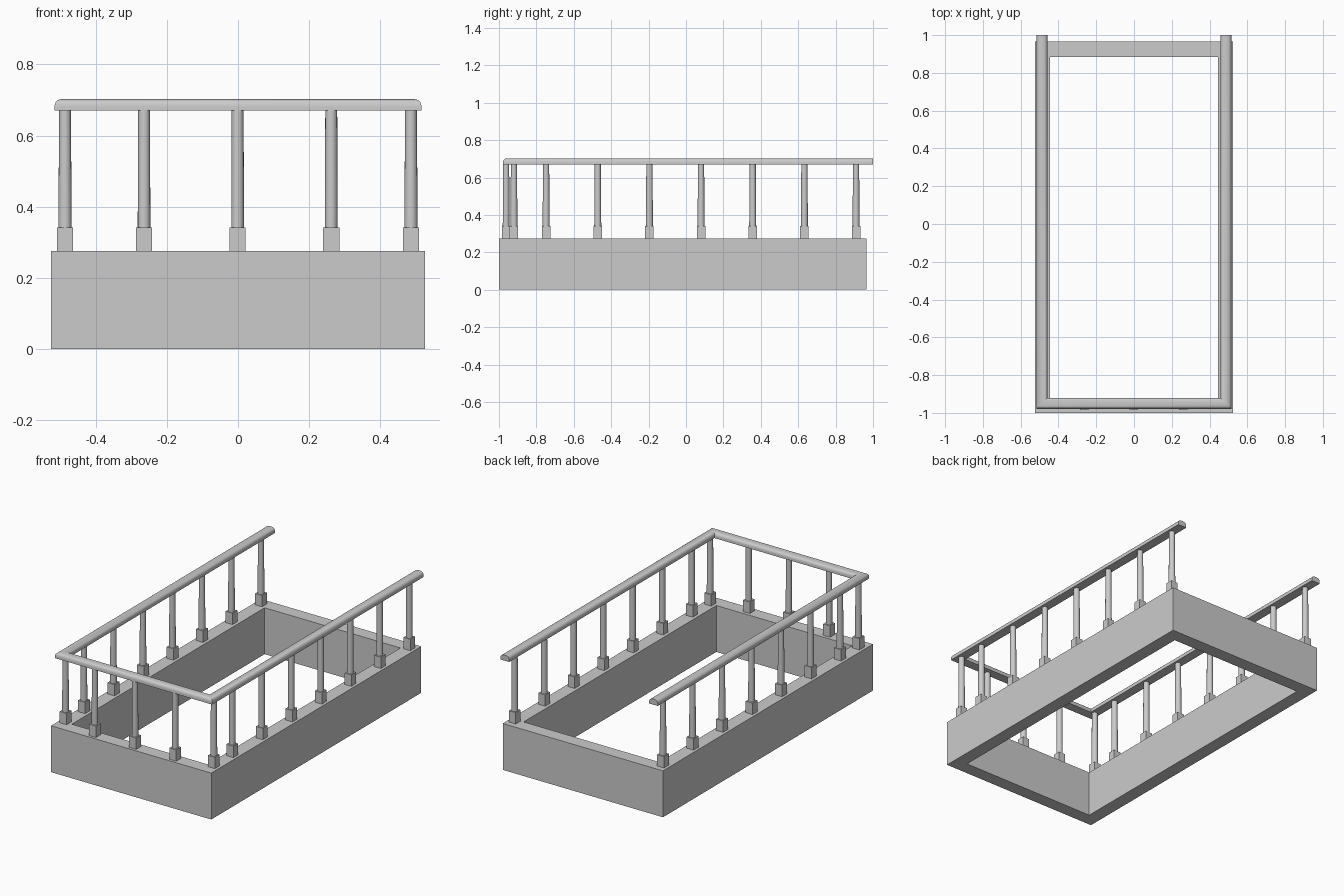
import bpy, bmesh, math

cube = bpy.data.objects.get("Cube")
if cube:
    bpy.data.objects.remove(cube, do_unlink=True)

GREY = (0.6, 0.6, 0.6, 1)
mat = bpy.data.materials.new("stone grey")
mat.use_nodes = True
mat.diffuse_color = GREY
mat.node_tree.nodes["Principled BSDF"].inputs["Base Color"].default_value = GREY

BASE_TOP, BLOCK_TOP, RAIL_BOTTOM, RAIL_TOP = 0.275, 0.342, 0.67, 0.703
RAIL_X, BLOCK = 0.487, 0.045


def finish(name, bm, smooth=False):
    bmesh.ops.recalc_face_normals(bm, faces=bm.faces)
    mesh = bpy.data.meshes.new(name)
    bm.to_mesh(mesh)
    bm.free()
    mesh.materials.append(mat)
    obj = bpy.data.objects.new(name, mesh)
    bpy.context.collection.objects.link(obj)
    if smooth:
        bpy.ops.object.select_all(action='DESELECT')
        obj.select_set(True)
        bpy.context.view_layer.objects.active = obj
        bpy.ops.object.shade_smooth_by_angle(angle=math.radians(40))
    return obj


def bridge(bm, rings, closed):
    """Skin neighbouring rings of vertices with quads."""
    pairs = list(zip(rings, rings[1:] + rings[:1])) if closed else list(zip(rings, rings[1:]))
    for a, b in pairs:
        for i in range(len(a)):
            j = (i + 1) % len(a)
            bm.faces.new((a[i], a[j], b[j], b[i]))


# Hollow rectangular base wall
bm = bmesh.new()
rings = []
for hx, y0, y1, z in ((0.525, -1, 0.965, 0), (0.525, -1, 0.965, BASE_TOP),
                      (0.445, -0.92, 0.885, BASE_TOP), (0.445, -0.92, 0.885, 0)):
    rings.append([bm.verts.new((x, y, z)) for x, y in
                  ((-hx, y0), (hx, y0), (hx, y1), (-hx, y1))])
bridge(bm, rings, True)
finish("base_wall", bm)

# Handrail: domed profile swept along a mitred U, open at the back
half, lip = 0.0285, 0.01
profile = [(half, 0), (half, lip)]
for i in range(1, 12):
    a = math.pi * i / 12
    c, s = math.cos(a), math.sin(a)
    profile.append((math.copysign(abs(c) ** 0.8, c) * half,
                    lip + (RAIL_TOP - RAIL_BOTTOM - lip) * s ** 0.8))
profile += [(-half, lip), (-half, 0)]
bm = bmesh.new()
rings = []
for px, py, ox, oy in ((-RAIL_X, 1, -1, 0), (-RAIL_X, -0.95, -1, -1),
                       (RAIL_X, -0.95, 1, -1), (RAIL_X, 1, 1, 0)):
    rings.append([bm.verts.new((px + ox * u, py + oy * u, RAIL_BOTTOM + v))
                  for u, v in profile])
bridge(bm, rings, False)
bm.faces.new(rings[0])
bm.faces.new(rings[-1])
finish("handrail", bm, True)


# Balusters: square footing block with a slim round post
def baluster(name, x, y, r_low, r_high):
    bm = bmesh.new()
    h = BLOCK_TOP - BASE_TOP
    made = bmesh.ops.create_cube(bm, size=1)["verts"]
    bmesh.ops.scale(bm, vec=(BLOCK, BLOCK, h), verts=made)
    bmesh.ops.translate(bm, vec=(x, y, BASE_TOP + h / 2), verts=made)
    finish(name + "_block", bm)
    bm = bmesh.new()
    h = RAIL_BOTTOM - BLOCK_TOP
    made = bmesh.ops.create_cone(bm, cap_ends=True, segments=16, radius1=r_low,
                                 radius2=r_high, depth=h)["verts"]
    bmesh.ops.translate(bm, vec=(x, y, BLOCK_TOP + h / 2), verts=made)
    finish(name + "_post", bm, True)


for i in range(3):
    baluster(f"front_baluster_{i + 1}", -0.264 + 0.263 * i, -0.962, 0.0178, 0.0168)

side_ys = [-0.92] + [-0.748 + 0.2762 * i for i in range(7)]
for side, sign in (("left", 1), ("right", -1)):
    for i, y in enumerate(side_ys):
        baluster(f"{side}_baluster_{i + 1}", sign * 0.486, y, 0.0188, 0.0165)
